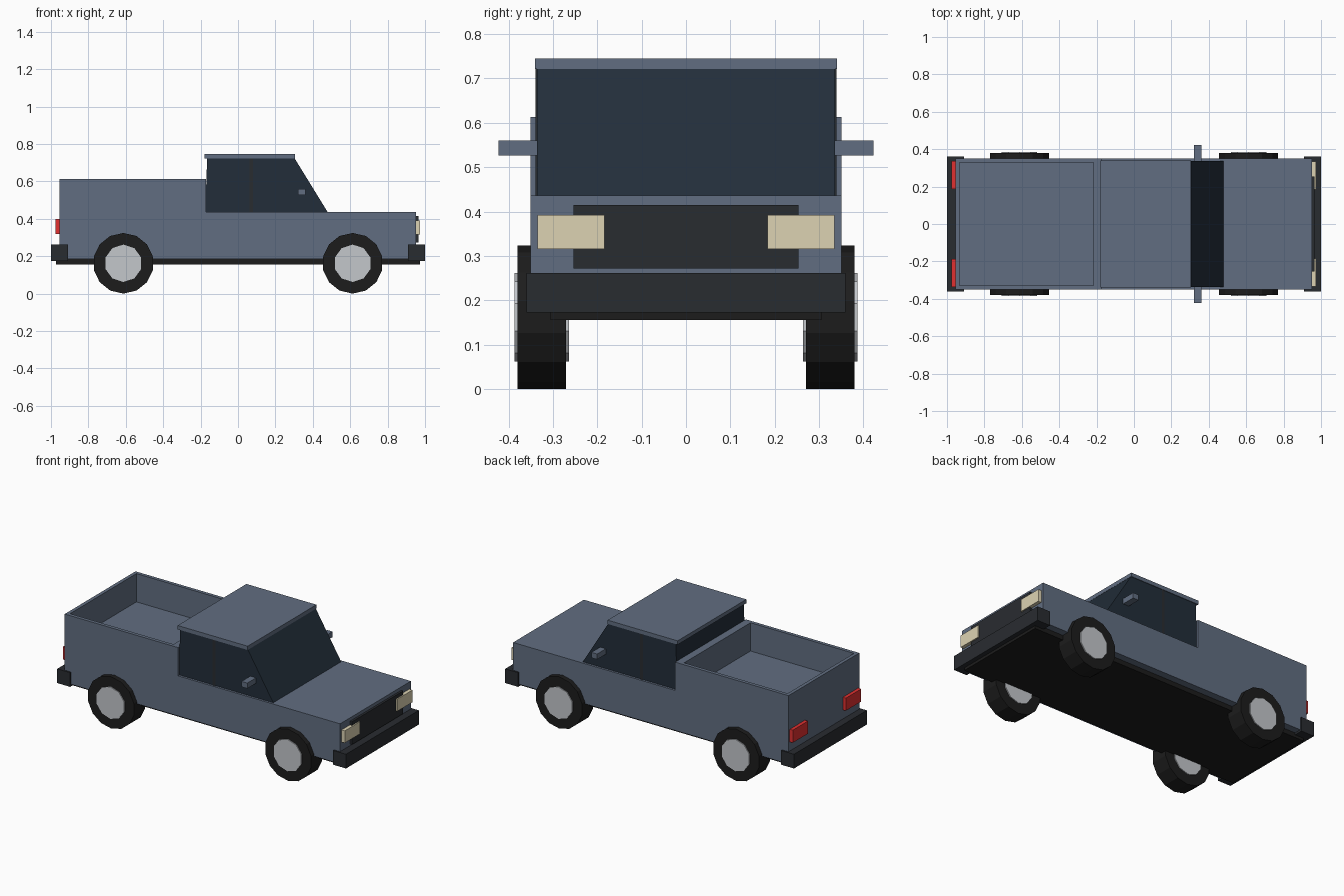
import bpy, bmesh, math
from mathutils import Vector

if "Cube" in bpy.data.objects:
    bpy.data.objects.remove(bpy.data.objects["Cube"])


def material(name, rgb):
    m = bpy.data.materials.new(name)
    m.diffuse_color = (*rgb, 1)
    m.use_nodes = True
    m.node_tree.nodes["Principled BSDF"].inputs["Base Color"].default_value = m.diffuse_color
    return m


PAINT = material("paint", (0.12, 0.155, 0.22))
GLASS = material("glass", (0.016, 0.027, 0.042))
DARK = material("dark_trim", (0.022, 0.025, 0.03))
TYRE = material("tyre_rubber", (0.012, 0.012, 0.012))
HUB = material("hub_metal", (0.55, 0.57, 0.6))
LAMP = material("lamp_cream", (0.72, 0.65, 0.45))
RED = material("lamp_red", (0.75, 0.03, 0.03))


def finish(name, bm, mat):
    bmesh.ops.recalc_face_normals(bm, faces=bm.faces[:])
    me = bpy.data.meshes.new(name)
    bm.to_mesh(me)
    bm.free()
    me.materials.append(mat)
    ob = bpy.data.objects.new(name, me)
    bpy.context.collection.objects.link(ob)
    return ob


def box(name, x, y, z, mat):
    """Box given by its (min, max) range on each axis."""
    bm = bmesh.new()
    bmesh.ops.create_cube(bm, size=1)
    for v in bm.verts:
        v.co = Vector([r[0] if c < 0 else r[1] for c, r in zip(v.co, (x, y, z))])
    return finish(name, bm, mat)


def profile(points, half_width):
    """Side profile in XZ extruded across the width."""
    bm = bmesh.new()
    face = bm.faces.new([bm.verts.new((x, -half_width, z)) for x, z in points])
    ext = bmesh.ops.extrude_face_region(bm, geom=[face])
    new = [v for v in ext["geom"] if isinstance(v, bmesh.types.BMVert)]
    bmesh.ops.translate(bm, verts=new, vec=(0, 2 * half_width, 0))
    bmesh.ops.recalc_face_normals(bm, faces=bm.faces[:])
    return bm


def cylinder(name, x, y, z, radius, sides, mat):
    """Cylinder along Y with a corner pointing up; y is a (min, max) range."""
    bpy.ops.mesh.primitive_cylinder_add(
        vertices=sides, radius=radius, depth=y[1] - y[0],
        location=(x, sum(y) / 2, z), rotation=(math.pi / 2, 0, 0))
    ob = bpy.context.object
    ob.name = name
    ob.data.materials.append(mat)


# Body with the cargo bed sunk into its raised rear
bm = profile([(-0.955, 0.185), (0.952, 0.185), (0.952, 0.436),
              (-0.17, 0.436), (-0.17, 0.613), (-0.955, 0.613)], 0.35)
bed = max(bm.faces, key=lambda f: f.calc_center_median().z)
bmesh.ops.inset_individual(bm, faces=[bed], thickness=0.031)
for v in bed.verts:
    if v.co.x > -0.5:
        v.co.x = -0.217
floor = bmesh.ops.extrude_face_region(bm, geom=[bed])
bmesh.ops.translate(bm, vec=(0, 0, -0.177),
                    verts=[v for v in floor["geom"] if isinstance(v, bmesh.types.BMVert)])
if bed.is_valid:
    bmesh.ops.delete(bm, geom=[bed], context='FACES_ONLY')
finish("body", bm, PAINT)

# Cab glasshouse and roof
finish("cab_glass", profile([(-0.175, 0.43), (0.483, 0.43), (0.302, 0.724), (-0.165, 0.724)], 0.336), GLASS)
box("roof", (-0.18, 0.305), (-0.34, 0.34), (0.721, 0.745), PAINT)

# Underframe, bumpers, grille
box("chassis", (-0.972, 0.972), (-0.305, 0.305), (0.156, 0.195), TYRE)
box("front_bumper", (0.91, 1.0), (-0.36, 0.36), (0.173, 0.262), DARK)
box("rear_bumper", (-1.0, -0.91), (-0.36, 0.36), (0.173, 0.262), DARK)
box("grille", (0.94, 0.966), (-0.253, 0.253), (0.272, 0.415), DARK)

# Parts repeated on both sides
for s, side in ((-1, "right"), (1, "left")):
    def span(a, b):
        return tuple(sorted((s * a, s * b)))
    box(f"headlight_{side}", (0.94, 0.974), span(0.184, 0.335), (0.316, 0.392), LAMP)
    box(f"tail_light_{side}", (-0.976, -0.945), span(0.187, 0.338), (0.319, 0.398), RED)
    box(f"mirror_{side}", (0.32, 0.36), span(0.325, 0.422), (0.526, 0.56), PAINT)
    box(f"door_pillar_{side}", (0.062, 0.08), span(0.325, 0.339), (0.43, 0.722), DARK)
    for x, end in ((0.613, "front"), (-0.613, "rear")):
        cylinder(f"{end}_tyre_{side}", x, span(0.27, 0.38), 0.162, 0.162, 14, TYRE)
        cylinder(f"{end}_hub_{side}", x, span(0.264, 0.386), 0.162, 0.1, 10, HUB)
